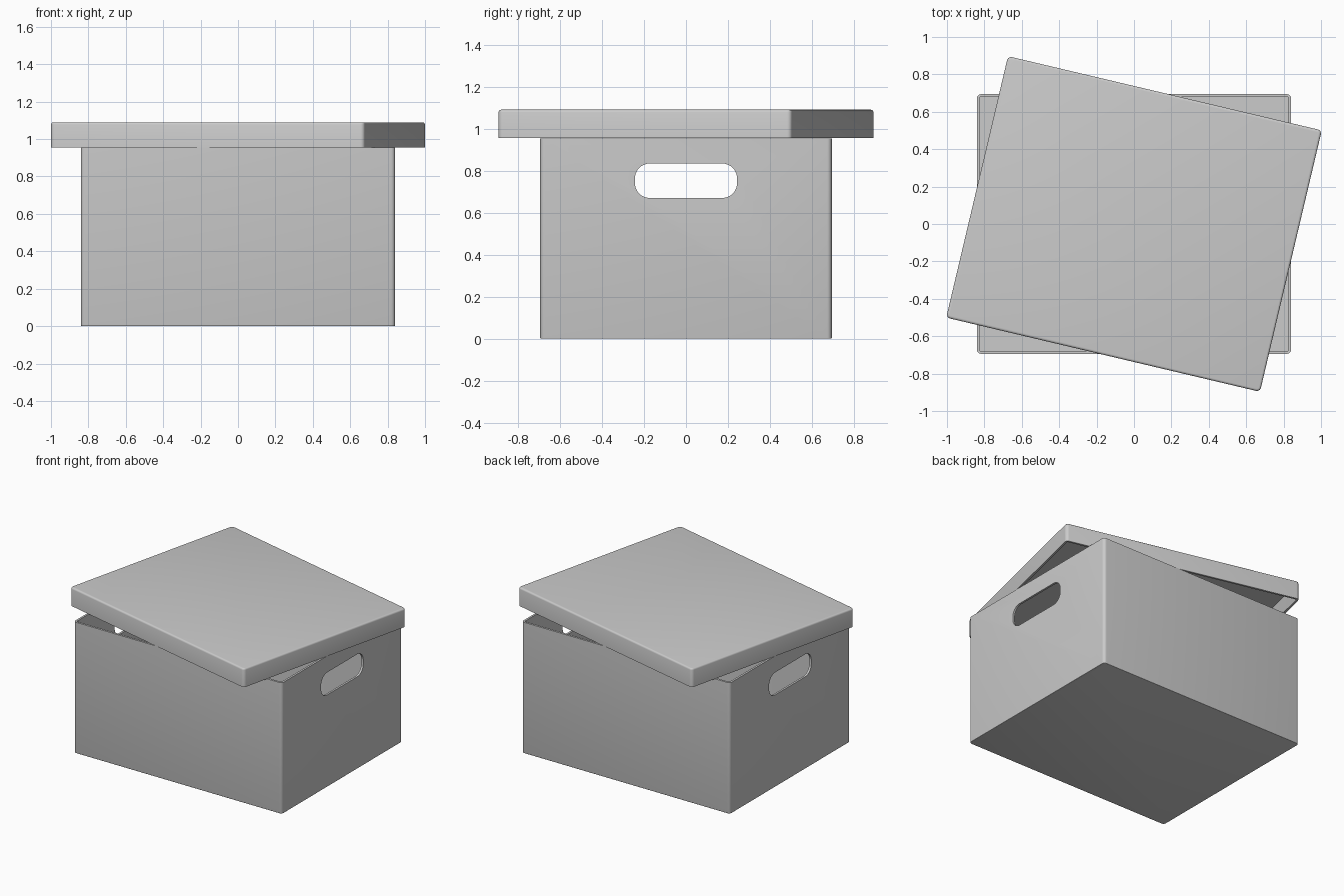
import bpy, bmesh, math

if "Cube" in bpy.data.objects:
    bpy.data.objects.remove(bpy.data.objects["Cube"])

T = 0.015  # board thickness


def rounded_rect(hx, hy, r, seg=5):
    pts = []
    for i, (sx, sy) in enumerate([(1, 1), (-1, 1), (-1, -1), (1, -1)]):
        for k in range(seg + 1):
            a = math.radians(90 * i + 90 * k / seg)
            pts.append((sx * (hx - r) + r * math.cos(a), sy * (hy - r) + r * math.sin(a)))
    return pts


def loft(name, rings):
    """Join closed rings of points and cap both ends."""
    bm = bmesh.new()
    loops = [[bm.verts.new(p) for p in ring] for ring in rings]
    n = len(loops[0])
    for a, b in zip(loops, loops[1:]):
        for i in range(n):
            j = (i + 1) % n
            bm.faces.new((a[i], a[j], b[j], b[i]))
    bm.faces.new(loops[0][::-1])
    bm.faces.new(loops[-1])
    bmesh.ops.recalc_face_normals(bm, faces=bm.faces)
    me = bpy.data.meshes.new(name)
    bm.to_mesh(me)
    bm.free()
    ob = bpy.data.objects.new(name, me)
    bpy.context.collection.objects.link(ob)
    return ob


def tray(name, hx, hy, z_closed, z_open, bevel):
    """Open thin-walled tray; the closed end may lie above or below the open end."""
    d = 1 if z_open > z_closed else -1
    levels = []
    for k in range(4):  # rounded closed edge
        a = math.radians(30 * k)
        levels.append((bevel * (1 - math.sin(a)), z_closed + d * bevel * (1 - math.cos(a))))
    levels += [(0, z_open), (T, z_open), (T, z_closed + d * T)]
    rings = [[(x, y, z) for x, y in rounded_rect(hx - i, hy - i, 0.022 - min(i, T))]
             for i, z in levels]
    return loft(name, rings)


def smooth(ob):
    bpy.ops.object.select_all(action='DESELECT')
    ob.select_set(True)
    bpy.context.view_layer.objects.active = ob
    bpy.ops.object.shade_smooth_by_angle(angle=math.radians(35))


# box body
box = tray("box_body", 0.84, 0.694, 0.0, 0.954, 0.004)

# hand holes through both end walls
hole = rounded_rect(0.243, 0.082, 0.07, 8)
cutter = loft("hand_hole_cutter", [[(x, y, z + 0.752) for y, z in hole] for x in (-1.2, 1.2)])
cutter.hide_render = True
mod = box.modifiers.new("hand_holes", 'BOOLEAN')
mod.operation = 'DIFFERENCE'
mod.solver = 'EXACT'
mod.object = cutter
bpy.context.view_layer.objects.active = box
bpy.ops.object.modifier_apply(modifier=mod.name)
bpy.data.objects.remove(cutter)
smooth(box)

# lid, resting askew on the rim
lid = tray("lid", 0.862, 0.718, 1.09, 0.955, 0.012)
lid.rotation_euler.z = math.radians(-13.3)
smooth(lid)
